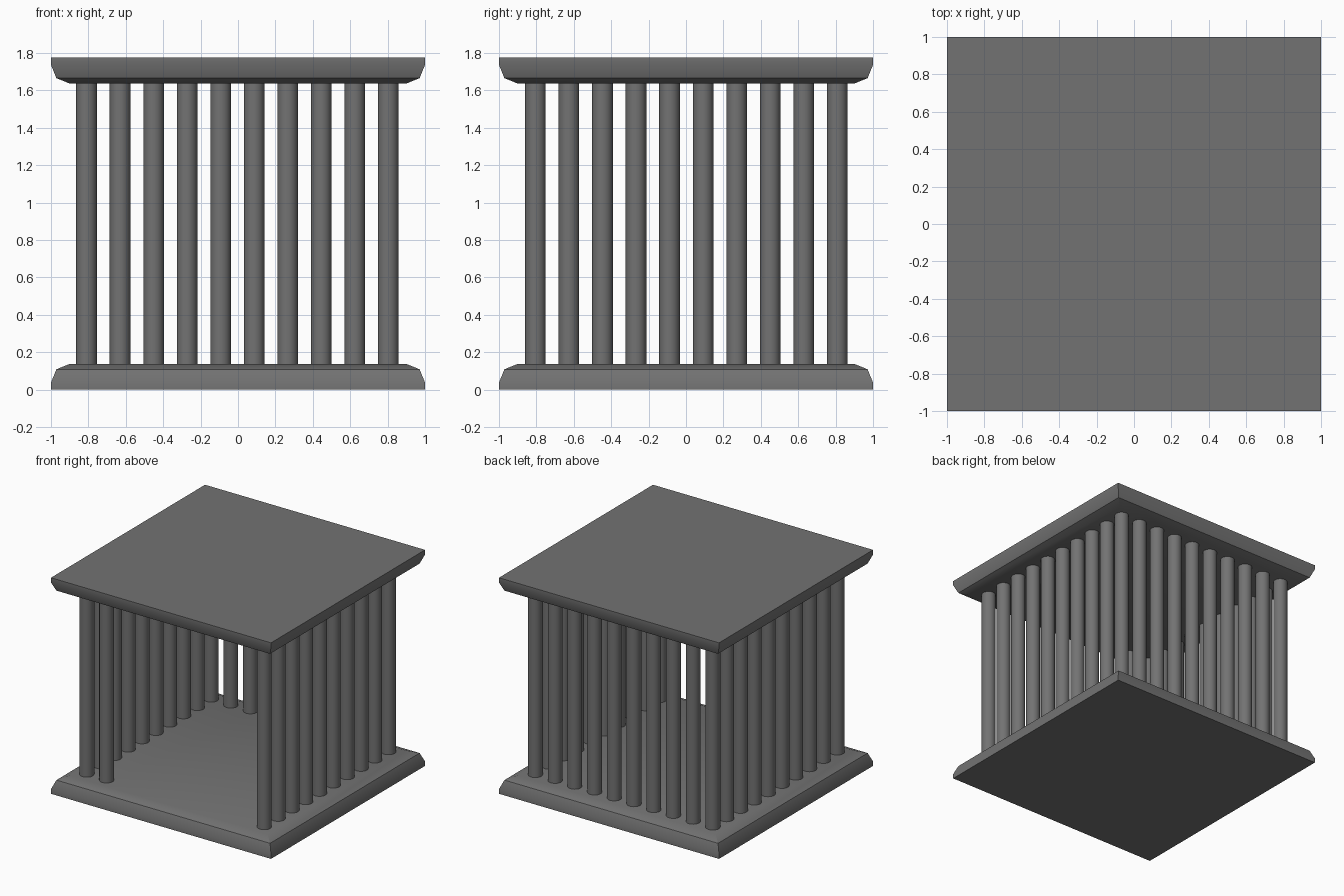
import bpy, bmesh
from math import radians
from mathutils import Matrix

if "Cube" in bpy.data.objects:
    bpy.data.objects.remove(bpy.data.objects["Cube"])

HEIGHT = 1.775
PLATE = 0.138
RADIUS = 0.055
COUNT = 10
PITCH = 1.613 / (COUNT - 1)

# dark iron colour shared by every part
iron = bpy.data.materials.new("dark_iron")
iron.diffuse_color = (0.17, 0.17, 0.17, 1)
iron.use_nodes = True
iron.node_tree.nodes["Principled BSDF"].inputs["Base Color"].default_value = iron.diffuse_color


def finish(bm, name):
    bmesh.ops.recalc_face_normals(bm, faces=bm.faces)
    mesh = bpy.data.meshes.new(name)
    bm.to_mesh(mesh)
    bm.free()
    mesh.shade_smooth()
    mesh.set_sharp_from_angle(angle=radians(30))
    mesh.materials.append(iron)
    obj = bpy.data.objects.new(name, mesh)
    bpy.context.collection.objects.link(obj)


def plate(name, flip):
    # square slab with a two-step rounded rim: (half width, height)
    profile = [(1, 0), (1, 0.038), (0.971, 0.109), (0.9, PLATE)]
    bm = bmesh.new()
    rings = []
    for r, z in profile:
        z = HEIGHT - z if flip else z
        rings.append([bm.verts.new((sx * r, sy * r, z))
                      for sx, sy in ((-1, -1), (1, -1), (1, 1), (-1, 1))])
    for low, high in zip(rings, rings[1:]):
        for i in range(4):
            j = (i + 1) % 4
            bm.faces.new((low[i], low[j], high[j], high[i]))
    bm.faces.new(rings[0])
    bm.faces.new(rings[-1])
    finish(bm, name)


def bars(name, cells):
    # upright round bars, placed by grid column and row
    bm = bmesh.new()
    length = HEIGHT - 2 * PLATE + 0.01
    for i, j in cells:
        x = -0.81 + i * PITCH
        y = -0.805 + j * PITCH
        bmesh.ops.create_cone(bm, cap_ends=True, segments=32,
                              radius1=RADIUS, radius2=RADIUS, depth=length,
                              matrix=Matrix.Translation((x, y, HEIGHT / 2)))
    finish(bm, name)


plate("base_plate", False)
plate("roof_plate", True)

last = COUNT - 1
bars("left_bars", [(0, j) for j in range(COUNT)])
bars("right_bars", [(last, j) for j in range(COUNT)])
bars("back_bars", [(i, last) for i in range(1, last)])
# the front is open except for one bar beside the left corner
bars("front_bar", [(1, 0)])
